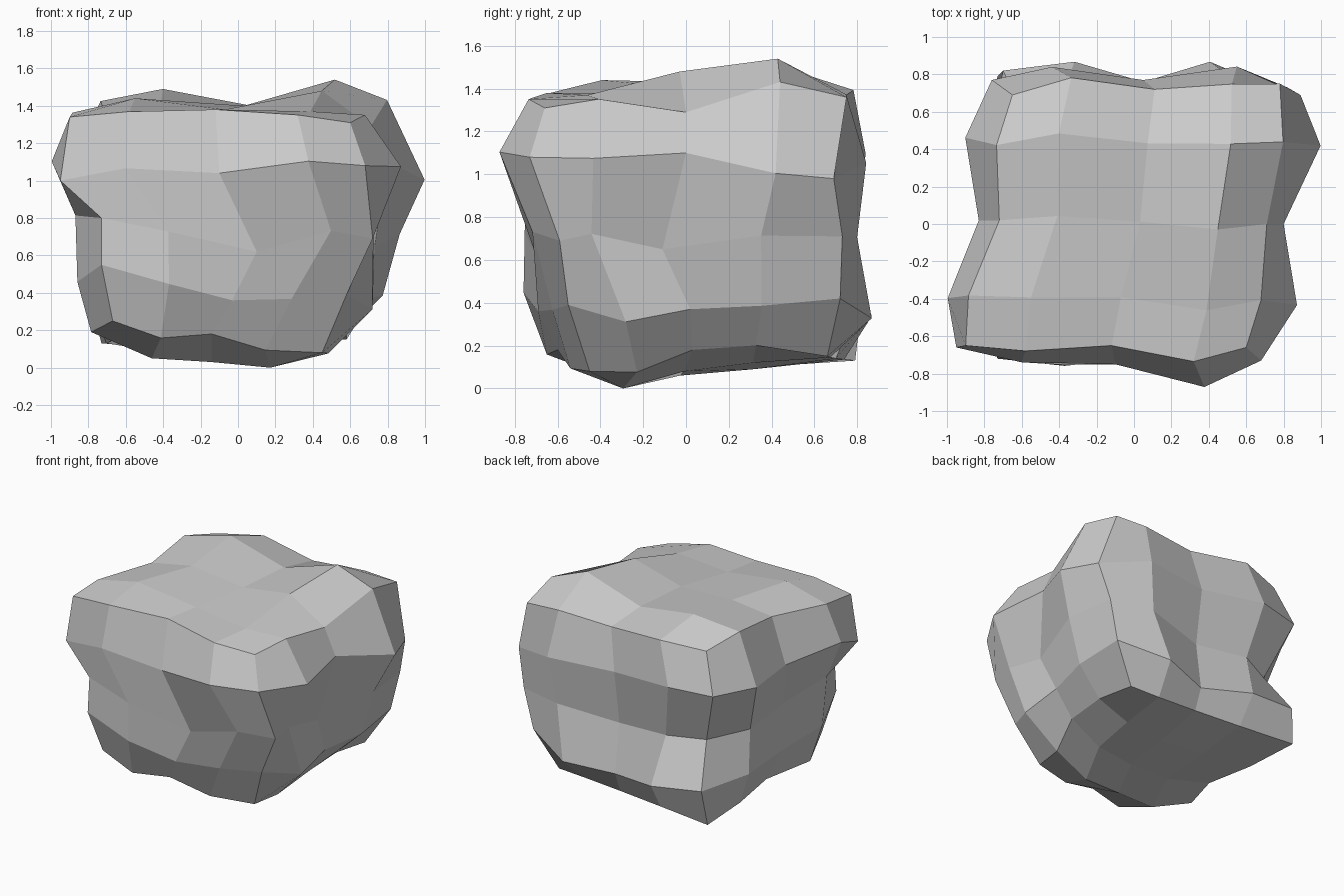
import bpy
import bmesh
from mathutils import Vector

default_cube = bpy.data.objects.get("Cube")
if default_cube:
    bpy.data.objects.remove(default_cube, do_unlink=True)

# Outlines from the foot upwards, in hundredths: corner, middle, corner, ...
# going round from the front right corner by way of the front
OUTLINES = [
    [(-67, -63, 25), (-14, -60, 18), (45, -45, 8), (57, 3, 18),
     (58, 66, 15), (5, 70, 14), (-73, 79, 13), (-66, 0, 15)],
    [(-73, -72, 55), (-3, -69, 36), (58, -55, 39), (70, 2, 37),
     (75, 72, 42), (5, 76, 29), (-70, 82, 38), (-79, 0, 40)],
    [(-73, -70, 80), (10, -70, 62), (72, -59, 69), (73, -11, 65),
     (82, 73, 71), (5, 71, 65), (-61, 63, 67), (-80, 0, 75)],
    [(-95, -66, 100), (-10, -75, 104), (68, -73, 108), (80, 0, 110),
     (89, 69, 98), (5, 77, 105), (-76, 77, 108), (-83, 2, 105)],
    [(-90, -65, 134), (-12, -65, 138), (60, -66, 131), (71, 0, 129),
     (78, 75, 136), (11, 72, 135), (-65, 69, 136), (-72, 2, 138)],
]
# Lumps between the outline points: two on each side, in the same order
LUMPS = [
    (2, 0, -4, -1, 0, 0, 2, 13),
    (4, -1, 7, 4, 13, 8, 3, 8),
    (4, 7, 1, 9, 7, 8, 8, 8),
    (3, 12, 14, 14, 11, 6, 12, 10),
    (3, 8, 3, 4, 1, 8, 7, 7),
]
# How far each lump is raised
LIFTS = [
    (-6, -4, -7, 2, 0, 0, 0, 0),
    (2, 2, -6, 0, 0, 3, 0, 0),
    (3, 10, 6, 4, 3, 3, 0, 3),
    (5, 4, -3, -4, 4, 2, 0, 8),
    (0, 0, 6, 11, 2, 4, 5, 0),
]
SPACING = [0.25, 0.25, 0.2, 0.2, 0.2]       # where the lumps sit along a side
FOOT_HEIGHTS = [(5, 3, 0), (7, 6, 8), (10, 9, 12)]
CROWN_HEIGHTS = [(144, 138, 137), (143, 140, 148), (149, 140, 154)]
SIDES = [Vector((0, -1, 0)), Vector((1, 0, 0)), Vector((0, 1, 0)), Vector((-1, 0, 0))]


def between(near, middle, far, t):
    """Point at t along a smooth curve through three points."""
    return (near * (1 - t) * (1 - 2 * t) + middle * 4 * t * (1 - t)
            - far * t * (1 - 2 * t))


def outline_ring(points, lumps, lifts, t):
    """Sixteen points round the stone from eight outline points."""
    keys = [Vector(p) / 100 for p in points]
    ring = []
    for side, outward in enumerate(SIDES):
        a, b, c = (keys[(side * 2 + n) % 8] for n in range(3))
        first, second = (outward * lumps[n] / 100 + Vector((0, 0, lifts[n] / 100))
                         for n in (side * 2, side * 2 + 1))
        ring += [a, between(a, b, c, t) + first, b, between(c, b, a, t) + second]
    return ring


def cap_points(ring, heights, t):
    """Inner grid of a cap, blended from its rim."""
    front, right = ring[0:5], ring[4:9]
    back, left = ring[8:13][::-1], (ring[12:] + ring[:1])[::-1]
    steps = {1: t, 2: 0.5, 3: 1 - t}
    grid = {}
    for i, u in steps.items():
        for j, v in steps.items():
            p = front[i].lerp(back[i], v) + left[j].lerp(right[j], u)
            p -= front[0].lerp(front[4], u).lerp(back[0].lerp(back[4], u), v)
            p.z = heights[j - 1][i - 1] / 100
            grid[i, j] = p
    return grid


def rim_cells():
    """Grid cells met by a ring, in order."""
    return ([(n, 0) for n in range(4)] + [(4, n) for n in range(4)]
            + [(4 - n, 4) for n in range(4)] + [(0, 4 - n) for n in range(4)])


def add_cap(bm, verts, inner, upward):
    cells = dict(zip(rim_cells(), verts))
    for cell, point in inner.items():
        cells[cell] = bm.verts.new(point)
    for i in range(4):
        for j in range(4):
            quad = [cells[i, j], cells[i + 1, j], cells[i + 1, j + 1], cells[i, j + 1]]
            bm.faces.new(quad if upward else quad[::-1])


# Stone body: stacked rings closed by a foot and a crown
bm = bmesh.new()
rings = [outline_ring(*layer) for layer in zip(OUTLINES, LUMPS, LIFTS, SPACING)]
loops = [[bm.verts.new(p) for p in ring] for ring in rings]
for low, high in zip(loops, loops[1:]):
    for n in range(16):
        m = (n + 1) % 16
        bm.faces.new([low[n], low[m], high[m], high[n]])
add_cap(bm, loops[0], cap_points(rings[0], FOOT_HEIGHTS, SPACING[0]), False)
add_cap(bm, loops[-1], cap_points(rings[-1], CROWN_HEIGHTS, SPACING[-1]), True)
bmesh.ops.recalc_face_normals(bm, faces=bm.faces)

mesh = bpy.data.meshes.new("boulder")
bm.to_mesh(mesh)
bm.free()
boulder = bpy.data.objects.new("boulder", mesh)
bpy.context.collection.objects.link(boulder)

# Plain grey stone
stone = bpy.data.materials.new("grey_stone")
stone.use_nodes = True
colour = (0.6, 0.6, 0.6, 1)
stone.diffuse_color = colour
stone.node_tree.nodes["Principled BSDF"].inputs["Base Color"].default_value = colour
mesh.materials.append(stone)
